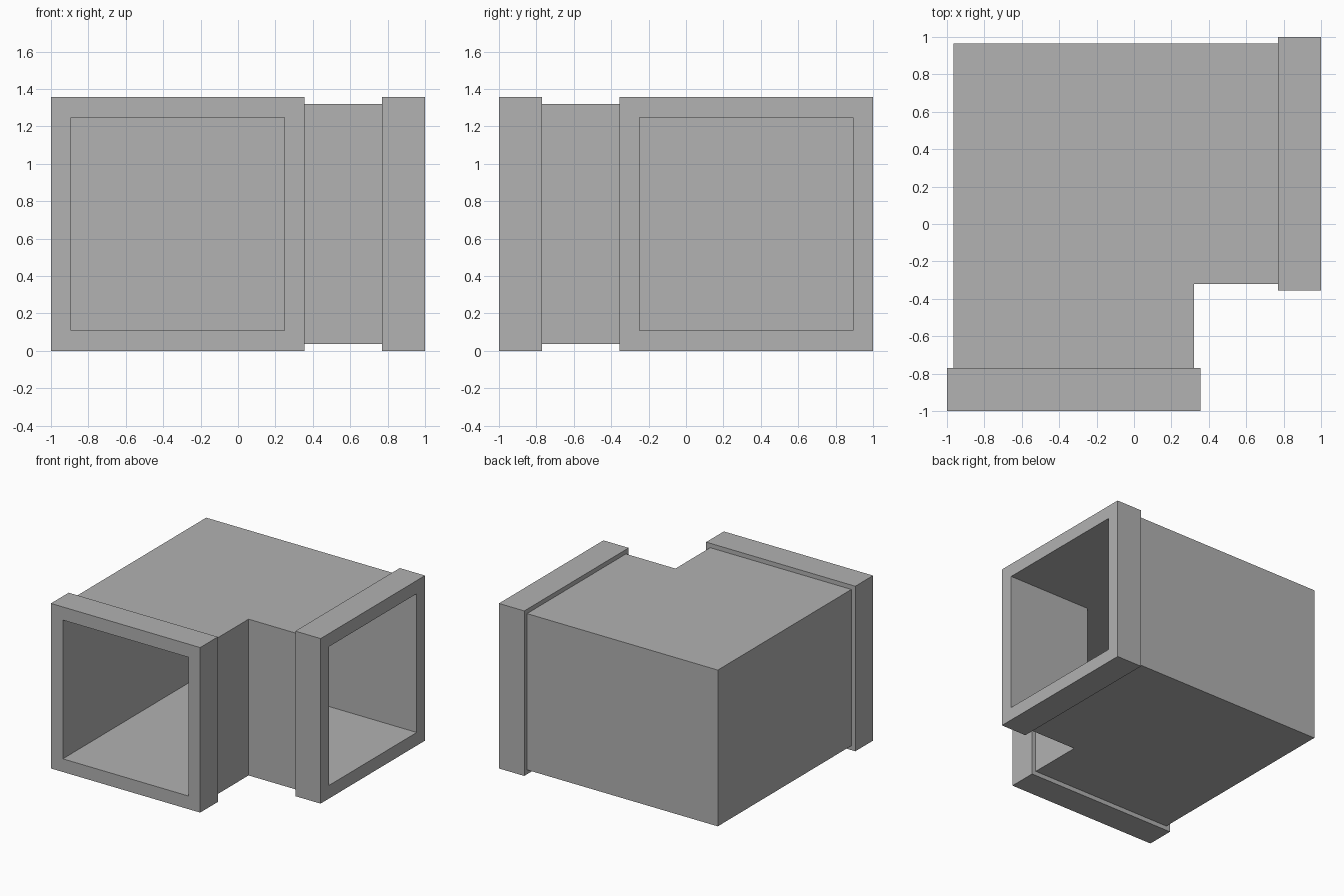
import bpy
import bmesh

if "Cube" in bpy.data.objects:
    bpy.data.objects.remove(bpy.data.objects["Cube"], do_unlink=True)

# Half widths of the square sections, centre line offset and flange depth
FLANGE, BODY, BORE = 0.678, 0.642, 0.57
CENTRE, HEIGHT = 0.322, 0.678
END, STEP = 1.0, 0.77

# Grey material
grey = bpy.data.materials.new("duct grey")
grey.use_nodes = True
colour = (0.445, 0.445, 0.445, 1)
grey.diffuse_color = colour
grey.node_tree.nodes["Principled BSDF"].inputs["Base Color"].default_value = colour


def section(bm, leg, half, at=0):
    """Square ring across the front leg, the mitred corner or the side leg."""
    ring = []
    for u, v in ((-1, -1), (1, -1), (1, 1), (-1, 1)):
        x = at if leg == "side" else -CENTRE + u * half
        y = -at if leg == "front" else CENTRE - u * half
        ring.append(bm.verts.new((x, y, HEIGHT + v * half)))
    return ring


# Elbow duct: outside from front flange to side flange, then back through the bore
stations = [
    ("front", FLANGE, END), ("front", FLANGE, STEP), ("front", BODY, STEP),
    ("corner", BODY),
    ("side", BODY, STEP), ("side", FLANGE, STEP), ("side", FLANGE, END),
    ("side", BORE, END), ("corner", BORE), ("front", BORE, END),
]
bm = bmesh.new()
rings = [section(bm, *s) for s in stations]
for a, b in zip(rings, rings[1:] + rings[:1]):
    for i in range(4):
        j = (i + 1) % 4
        bm.faces.new((a[i], a[j], b[j], b[i]))
bmesh.ops.recalc_face_normals(bm, faces=bm.faces)

mesh = bpy.data.meshes.new("elbow_duct")
bm.to_mesh(mesh)
bm.free()
mesh.materials.append(grey)
duct = bpy.data.objects.new("elbow_duct", mesh)
bpy.context.collection.objects.link(duct)
